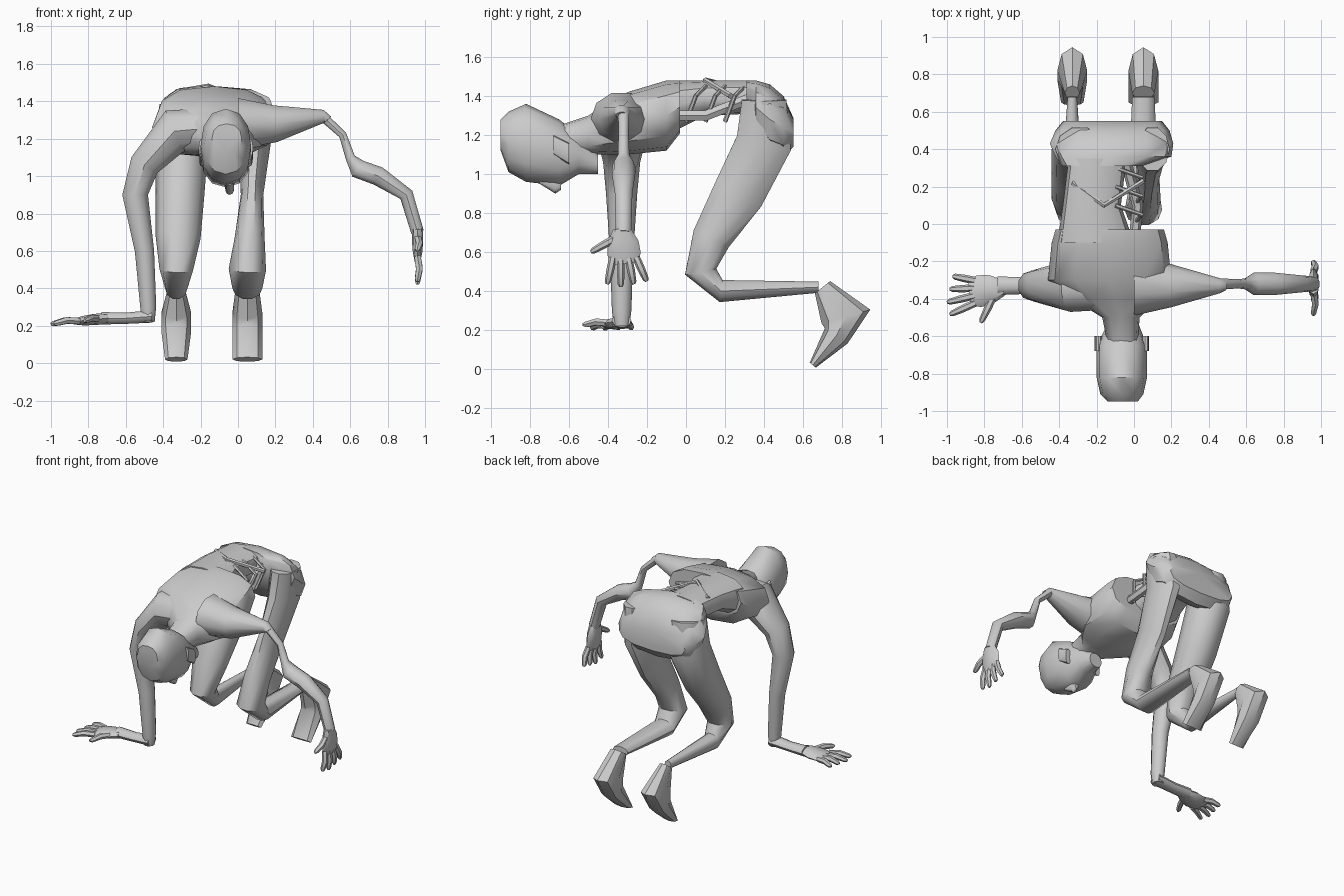
import bpy, bmesh, math
from mathutils import Vector

cube = bpy.data.objects.get("Cube")
if cube:
    bpy.data.objects.remove(cube, do_unlink=True)

grey = bpy.data.materials.new("plain grey")
grey.use_nodes = True
tone = (.6, .6, .6, 1)
grey.diffuse_color = tone
grey.node_tree.nodes["Principled BSDF"].inputs["Base Color"].default_value = tone

RIGHT, FRONT, DOWN = Vector((-1, 0, 0)), Vector((0, -1, 0)), Vector((0, 0, -1))


def bulge(value, square):
    """Push a circle coordinate outward for a boxier section."""
    return math.copysign(abs(value) ** square, value)


def loft(name, rings, side, sides=10, facing=None, square=1):
    """Skin elliptical rings (centre, half width along side, half depth) along their path."""
    bm = bmesh.new()
    last = len(rings) - 1
    loops = []
    for i, (centre, wide, deep) in enumerate(rings):
        along = facing or (rings[min(i + 1, last)][0] - rings[max(i - 1, 0)][0]).normalized()
        across = (side - along * side.dot(along)).normalized()
        normal = along.cross(across)
        angles = [math.tau * k / sides for k in range(sides)]
        loops.append([bm.verts.new(centre + across * wide * bulge(math.cos(a), square)
                                   + normal * deep * bulge(math.sin(a), square)) for a in angles])
    for low, high in zip(loops, loops[1:]):
        for k in range(sides):
            bm.faces.new((low[k - 1], low[k], high[k], high[k - 1]))
    bm.faces.new(loops[0])
    bm.faces.new(loops[-1])
    bmesh.ops.recalc_face_normals(bm, faces=bm.faces)
    mesh = bpy.data.meshes.new(name)
    bm.to_mesh(mesh)
    bm.free()
    mesh.materials.append(grey)
    body_part = bpy.data.objects.new(name, mesh)
    bpy.context.collection.objects.link(body_part)
    bpy.ops.object.select_all(action="DESELECT")
    body_part.select_set(True)
    bpy.context.view_layer.objects.active = body_part
    bpy.ops.object.shade_smooth_by_angle(angle=math.radians(40))


def trunk(name, rows, square=.8):
    """Upright sections given as (y, right edge, left edge, bottom, top)."""
    rings = [(Vector((right + left, y + y, low + high)) / 2, (left - right) / 2, (high - low) / 2)
             for y, right, left, low, high in rows]
    loft(name, rings, RIGHT, 12, FRONT, square)


def arm(name, y, rows, flat=.9):
    """Limb in an upright plane, given as (x, z, radius)."""
    loft(name, [(Vector((x, y, z)), r, r * flat) for x, z, r in rows], FRONT)


def tube(name, points, radius, side):
    """Thin strand of even thickness."""
    loft(name, [(Vector(p), radius, radius) for p in points], side, 6)


def digit(name, root, tip, curl, side):
    """Finger with a slight bend and a narrowed tip."""
    thick = .02
    middle = root.lerp(tip, .5) + curl * thick / 2
    end = root.lerp(tip, .9)
    loft(name, [(root, thick, thick), (middle, thick, thick), (end, thick * .8, thick * .8),
                (tip, thick * .4, thick * .4)], side, 6)


def hand(word, wrist, out, curl):
    """Palm with four fanned fingers and a thumb pointing to the front."""
    palm = [(0, .045, .03), (.07, .08, .03), (.13, .085, .025), (.18, .07, .015)]
    loft(word + "_palm", [(wrist + out * d, w, t) for d, w, t in palm], FRONT, 8)
    for i in range(4):
        spread = FRONT * (1.5 - i) * .04
        reach = out * (.3 - .015 * abs(i - 1))
        digit(f"{word}_finger_{i + 1}", wrist + out * .15 + spread, wrist + reach + spread * 1.7, curl, FRONT)
    digit(word + "_thumb", wrist + out * .05 + FRONT * .04, wrist + out * .12 + FRONT * .17, curl, out)


def leg(word, hip, knee, widths, foot_widths):
    """Crouching leg with a raised heel; the centre line drifts from hip to knee."""
    path = [(.4, 1.38, .12), (.4, 1.16, .15), (.27, .9, .14), (.13, .67, .105),
            (.075, .5, .085), (.18, .4, .06), (.68, .42, .03)]
    rings = [(Vector((hip + (knee - hip) * min(i / 4, 1), y, z)), w, deep)
             for i, ((y, z, deep), w) in enumerate(zip(path, widths))]
    loft(word + "_leg", rings, RIGHT)
    sole = [(.7, .42, .05), (.82, .27, .13), (.77, .17, .07), (.65, .02, .02)]
    rings = [(Vector((knee, y, z)), w, deep) for (y, z, deep), w in zip(sole, foot_widths)]
    loft(word + "_foot", rings, RIGHT, 8)


# Pelvis, and the wasted waist that leaves one flank open
trunk("pelvis", [(.55, -.38, .15, 1.14, 1.29), (.5, -.42, .19, 1.08, 1.4), (.43, -.45, .21, 1.1, 1.46),
                 (.36, -.42, .2, 1.2, 1.48), (.31, -.38, .04, 1.3, 1.48)])
trunk("waist", [(.35, -.35, -.04, 1.31, 1.48), (.1, -.38, -.07, 1.3, 1.48), (-.1, -.41, 0, 1.2, 1.48)])

# Rib cage tapering into the neck
trunk("chest", [(-.03, -.42, .16, 1.21, 1.48), (-.1, -.44, .18, 1.12, 1.48), (-.3, -.46, .2, 1.1, 1.42),
                (-.4, -.33, .13, 1.1, 1.37), (-.5, -.17, .03, 1.1, 1.3), (-.65, -.14, .02, 1.1, 1.25)])

# Head hanging forward with the face turned down
trunk("head", [(-.95, -.14, .02, 1.12, 1.28), (-.91, -.18, .05, 1.01, 1.32), (-.82, -.2, .07, .96, 1.36),
               (-.65, -.2, .07, .94, 1.28), (-.55, -.15, .03, 1, 1.2), (-.45, -.1, 0, 1, 1.1)], .9)
trunk("nose", [(-.75, -.07, -.03, .95, 1), (-.67, -.07, -.02, .9, 1), (-.64, -.06, -.03, .92, 1)])
for word, x in (("right", -.19), ("left", .06)):
    trunk(word + "_ear", [(-.68, x - .02, x + .02, 1.1, 1.2), (-.6, x - .02, x + .02, 1.05, 1.16)])

# Left arm stretched out to the side, withered at the upper bone
arm("left_shoulder", -.33, [(0, 1.28, .16), (.2, 1.28, .115), (.46, 1.32, .04), (.48, 1.3, .03)])
arm("left_arm", -.32, [(.44, 1.33, .03), (.56, 1.22, .025), (.6, 1.1, .03), (.64, 1.04, .06),
                       (.75, 1, .06), (.9, .9, .045), (.96, .7, .04)])
hand("left", Vector((.96, -.33, .72)), DOWN - FRONT * .1, -RIGHT)

# Right arm reaching down, with the hand laid flat
arm("right_arm", -.33, [(0, 1.27, .12), (-.34, 1.24, .14), (-.5, 1.06, .095), (-.55, .9, .08),
                        (-.5, .6, .06), (-.48, .3, .05), (-.48, .22, .04)])
arm("right_wrist", -.33, [(-.46, .25, .05), (-.6, .24, .045), (-.73, .24, .05)], .7)
hand("right", Vector((-.7, -.34, .24)), RIGHT + FRONT * .15 + DOWN * .1, -DOWN)

# Legs
leg("right", -.29, -.33, (.13, .14, .13, .12, .09, .06, .025), (.04, .08, .08, .06))
leg("left", .1, .05, (.09, .085, .06, .08, .1, .08, .06), (.06, .08, .08, .08))

# Spine and torn strands bridging the open flank
tube("exposed_spine", [(-.05, .36, 1.4), (.02, .1, 1.3), (0, -.1, 1.3)], .03, RIGHT)
tube("torn_strand", [(-.33, .22, 1.45), (-.16, .1, 1.48), (.05, .23, 1.4)], .015, DOWN)
for i in range(3):
    y = i / 10
    tube(f"loose_rib_{i + 1}", [(-.1, y + .1, 1.45), (.04, y + .05, 1.4), (0, y, 1.27)], .012, FRONT)
